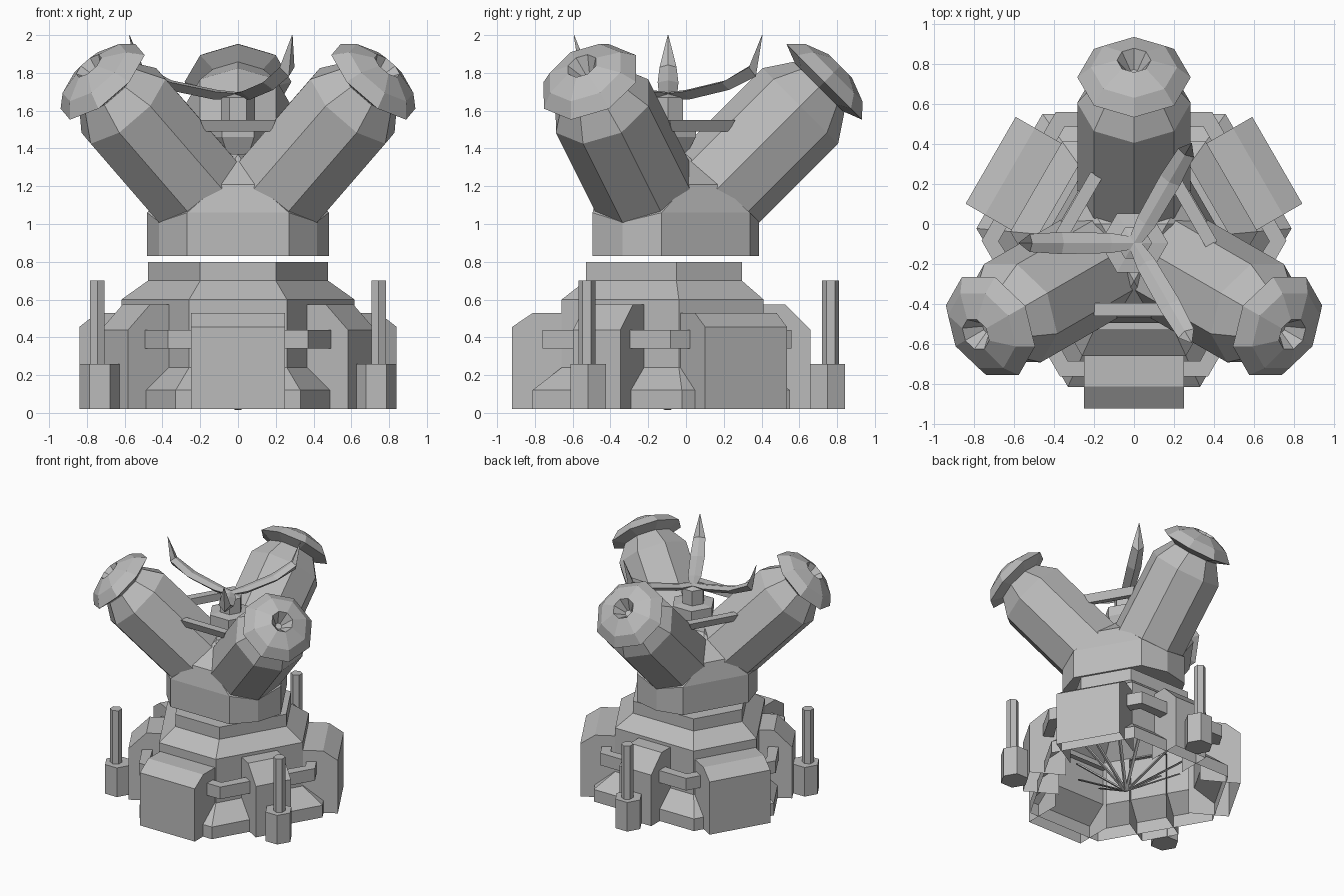
import bpy, bmesh
from math import sin, cos, pi, radians
from mathutils import Vector, Matrix

if "Cube" in bpy.data.objects:
    bpy.data.objects.remove(bpy.data.objects["Cube"])

# Single flat material
grey = bpy.data.materials.new("light_grey")
grey.use_nodes = True
COLOR = (0.5, 0.5, 0.5, 1)
grey.diffuse_color = COLOR
grey.node_tree.nodes["Principled BSDF"].inputs["Base Color"].default_value = COLOR

CENTRE = Matrix.Translation((0, -0.095, 0))
FRONT = (0, 120, 240)     # armoured boxes and valleys
REAR = (60, 180, 300)     # arms, buttresses and posts
ONCE = (0,)


def P(r, t, z):
    """Point at distance r out from the axis, t sideways."""
    return Vector((t, -r, z))


def finish(name, bm, turns):
    bmesh.ops.recalc_face_normals(bm, faces=bm.faces[:])
    mesh = bpy.data.meshes.new(name)
    bm.to_mesh(mesh)
    bm.free()
    mesh.materials.append(grey)
    for i, turn in enumerate(turns):
        ob = bpy.data.objects.new(name if len(turns) == 1 else f"{name}_{i + 1}", mesh)
        ob.matrix_world = CENTRE @ Matrix.Rotation(radians(turn), 4, 'Z')
        bpy.context.collection.objects.link(ob)


def loft(name, rings, turns=ONCE, bottom=True, top=True):
    """Skin a stack of rings with equal point counts."""
    bm = bmesh.new()
    vs = [[bm.verts.new(p) for p in ring] for ring in rings]
    n = len(vs[0])
    for a, b in zip(vs, vs[1:]):
        for i in range(n):
            j = (i + 1) % n
            bm.faces.new((a[i], a[j], b[j], b[i]))
    if bottom:
        bm.faces.new(vs[0][::-1])
    if top:
        bm.faces.new(vs[-1])
    finish(name, bm, turns)


def polar(r, z, degrees):
    return [P(r * cos(radians(d)), r * sin(radians(d)), z) for d in degrees]


def disc(r, z, n, out=0.0, spin=0.0):
    return [P(out + r * cos(spin + 2 * pi * i / n), r * sin(spin + 2 * pi * i / n), z)
            for i in range(n)]


# Hollow base shell with flared skirt and stepped collar
HEX = [t + s * 24.7 for t in FRONT for s in (-1, 1)]
loft("base_shell", [polar(r, z, HEX) for r, z in
     ((0.79, 0.02), (0.79, 0.12), (0.62, 0.24), (0.62, 0.6), (0.479, 0.7), (0.479, 0.8))],
     bottom=False)


def open_block(name, half, outer, chamfer_r, chamfer_z, top, inner, turns):
    """Block with a sloped outer top edge and no underside."""
    profile = [(outer, 0.02), (outer, chamfer_z), (chamfer_r, top), (inner, top), (inner, 0.02)]
    bm = bmesh.new()
    sides = [[bm.verts.new(P(r, s * half, z)) for r, z in profile] for s in (-1, 1)]
    for s in sides:
        bm.faces.new(s)
    for i in range(3):
        bm.faces.new((sides[0][i], sides[0][i + 1], sides[1][i + 1], sides[1][i]))
    finish(name, bm, turns)


open_block("armour_box", 0.25, 0.826, 0.715, 0.455, 0.53, 0.52, FRONT)
open_block("buttress", 0.145, 0.755, 0.62, 0.44, 0.575, 0.48, REAR)

# Bent links joining boxes to buttresses
LINK = [(0.665, 0.24), (0.665, 0.37), (0.44, 0.5), (0.4, 0.43), (0.59, 0.33), (0.59, 0.24)]
for side, label in ((1, "left"), (-1, "right")):
    loft("link_" + label, [[P(r, side * t, z) for r, t in LINK] for z in (0.34, 0.44)], FRONT)

# Posts standing in hexagonal sockets
loft("post_socket", [disc(0.107, z, 6, 0.845, pi / 6) for z in (0.02, 0.26)], REAR)
loft("post", [disc(0.045, z, 6, 0.86) for z in (0.26, 0.7)], REAR)

# Thin struts under the base, meeting at a low point
for k, (r, z) in enumerate(((0.42, 0.26), (0.3, 0.3))):
    for side in (-1, 1):
        end = P(r, side * (0.1 + 0.12 * k), z)
        loft(f"strut_{k}_{side}", [[c + d for d in disc(0.014, 0, 4)]
             for c in (Vector((0, 0, 0.014)), end)], FRONT)

# Drum whose top rises into the valleys between the arms
bm = bmesh.new()
for turn in REAR:
    a = radians(turn)
    for d, z in ((-26, 1.06), (0, 1.01), (26, 1.06)):
        for height in (0.83, z):
            bm.verts.new(polar(0.482, height, [turn + d])[0])
    spin = Matrix.Rotation(a + pi / 3, 3, 'Z')
    for r, t, z in ((0.37, -0.1, 1.21), (0.37, 0.1, 1.21), (0.19, 0, 1.37)):
        bm.verts.new(spin @ P(r, t, z))
bmesh.ops.convex_hull(bm, input=bm.verts[:])
bmesh.ops.dissolve_limit(bm, angle_limit=radians(2), verts=bm.verts[:], edges=bm.edges[:])
finish("drum", bm, ONCE)


# Octagonal arms leaning out at 45 degrees
def arm_ring(s, radius):
    ring = []
    for i in range(8):
        n, t = radius * cos(i * pi / 4), radius * sin(i * pi / 4)
        ring.append(P((s - n) * 0.7071, t, 0.925 + (s + n) * 0.7071))
    return ring


loft("arm", [arm_ring(*v) for v in ((0.25, 0.283), (0.99, 0.283), (1.13, 0.19))], REAR)

# Domed arm caps with a conical socket
loft("arm_cap", [arm_ring(*v) for v in
     ((1.13, 0.18), (1.17, 0.283), (1.24, 0.215), (1.29, 0.085), (1.2, 0.025))], REAR)

# Plates bridging the valleys
loft("valley_plate", [[P(r, t, z) for r, t in ((0.365 - d, -0.2 + d), (0.365 - d, 0.2 - d),
     (0.3, 0.2 - d), (0.3, -0.2 + d))] for z, d in ((1.49, 0.025), (1.55, 0))], FRONT)

# Central hub
loft("hub", [disc(r, z, 6, 0, pi / 6) for r, z in
     ((0.07, 1.3), (0.17, 1.46), (0.17, 1.54), (0.09, 1.55), (0.09, 1.67), (0.03, 1.69))])

# Upswept blades with a ridged cross-section: distance, height, half width, thickness
BLADE = ((0.0, 1.69, 0.03, 0.03), (0.12, 1.7, 0.05, 0.04), (0.36, 1.75, 0.055, 0.04),
         (0.52, 1.83, 0.045, 0.05), (0.575, 2.0, 0.002, 0.004))
loft("blade", [[P(r, -w, z), P(r + h / 3, 0, z - h), P(r, w, z), P(r - h / 4, 0, z + h / 4)]
     for r, z, w, h in BLADE], (30, 150, 270))
